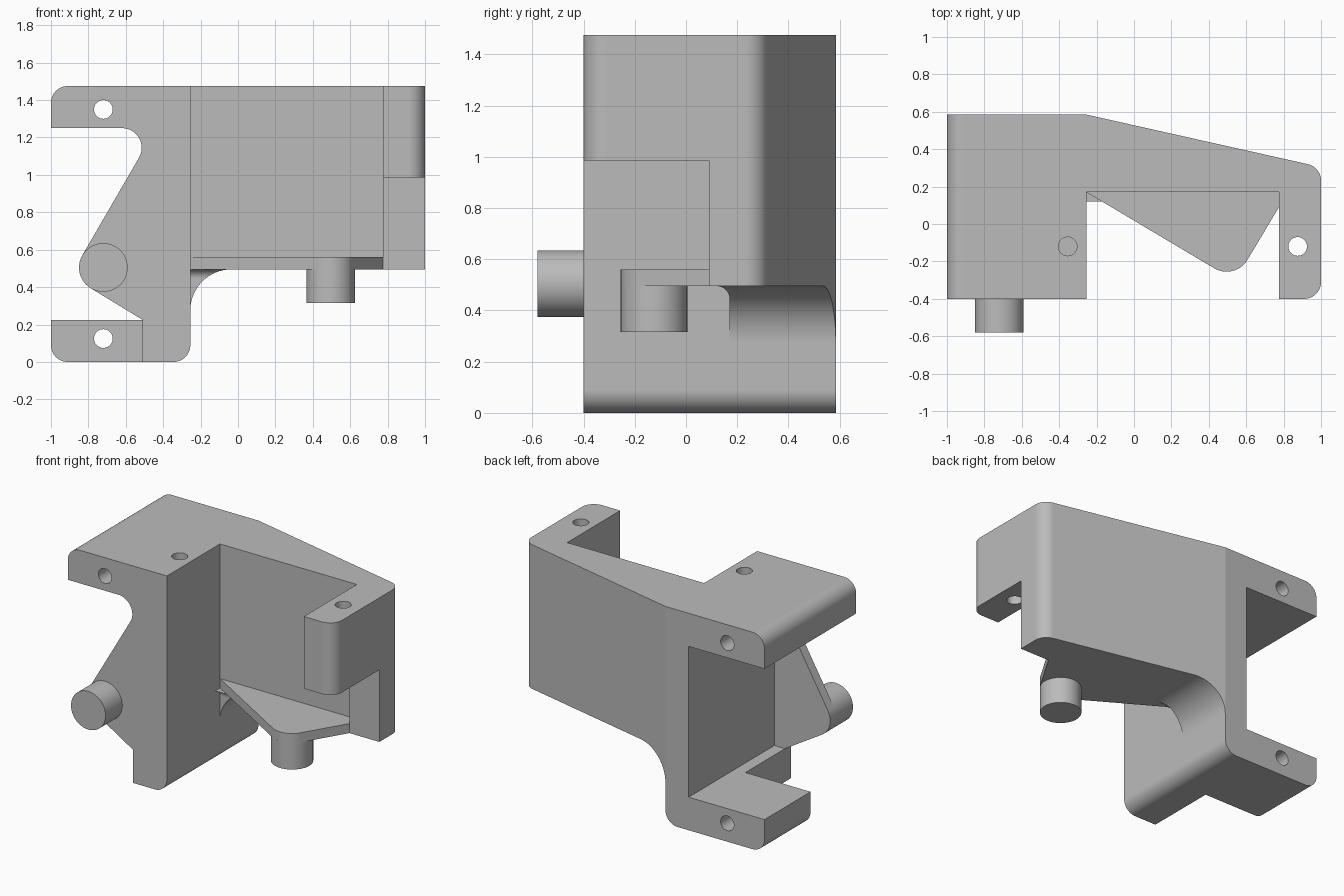
import bpy, bmesh
from math import sin, cos, radians

cube = bpy.data.objects.get("Cube")
if cube:
    bpy.data.objects.remove(cube, do_unlink=True)

grey = bpy.data.materials.new("plain_grey")
grey.use_nodes = True
COLOR = (0.5, 0.5, 0.5, 1)
grey.diffuse_color = COLOR
grey.node_tree.nodes["Principled BSDF"].inputs["Base Color"].default_value = COLOR

TOP = 1.475      # overall height
FRONT = -0.4     # front face of the bracket
BACK = 0.585     # back face
THICK = 0.065    # thickness of the peg plates
PEG = 0.13       # peg radius
ROUND = 0.09     # outer corner radius


def arc(cx, cy, r, start, end, steps=18):
    angles = [radians(start + (end - start) * i / steps) for i in range(steps + 1)]
    return [(cx + r * cos(a), cy + r * sin(a)) for a in angles]


def prism(name, outline, axis, low, high):
    """Extrude a closed 2D outline along one axis."""
    place = {"x": lambda u, v, w: (w, u, v),
             "y": lambda u, v, w: (u, w, v),
             "z": lambda u, v, w: (u, v, w)}[axis]
    bm = bmesh.new()
    rings = [[bm.verts.new(place(u, v, w)) for u, v in outline] for w in (low, high)]
    for ring in rings:
        bm.faces.new(ring)
    n = len(outline)
    for i in range(n):
        j = (i + 1) % n
        bm.faces.new((rings[0][i], rings[0][j], rings[1][j], rings[1][i]))
    bmesh.ops.recalc_face_normals(bm, faces=bm.faces)
    mesh = bpy.data.meshes.new(name)
    bm.to_mesh(mesh)
    bm.free()
    obj = bpy.data.objects.new(name, mesh)
    bpy.context.collection.objects.link(obj)
    mesh.materials.append(grey)
    return obj


def box(name, x, y, z):
    return prism(name, [(x[0], y[0]), (x[1], y[0]), (x[1], y[1]), (x[0], y[1])], "z", *z)


def rod(name, cx, cy, r, axis, low, high):
    return prism(name, arc(cx, cy, r, 0, 350, 35) if r < PEG else arc(cx, cy, r, 0, 354, 59),
                 axis, low, high)


def activate(obj):
    bpy.ops.object.select_all(action="DESELECT")
    obj.select_set(True)
    bpy.context.view_layer.objects.active = obj


def combine(target, tool, operation):
    mod = target.modifiers.new(operation, "BOOLEAN")
    mod.operation = operation
    mod.solver = "EXACT"
    mod.object = tool
    activate(target)
    bpy.ops.object.modifier_apply(modifier=mod.name)
    bpy.data.objects.remove(tool, do_unlink=True)


def finish(obj):
    activate(obj)
    bpy.ops.object.shade_smooth_by_angle(angle=radians(10))
    mod = obj.modifiers.new("even_shading", "WEIGHTED_NORMAL")
    mod.keep_sharp = True


# Body: front silhouette crossed with the plan outline
silhouette = (arc(-1 + ROUND, ROUND, ROUND, 180, 270)
              + arc(-0.255 - ROUND, ROUND, ROUND, 270, 360)
              + arc(-0.035, 0.275, 0.22, 180, 90)
              + [(1.1, 0.495), (1.1, TOP)]
              + arc(-1 + ROUND, TOP - ROUND, ROUND, 90, 180))
body = prism("bracket_body", silhouette, "y", -1, 1)
plan = ([(-1.1, FRONT)] + arc(1 - ROUND, FRONT + ROUND, ROUND, -90, 0)
        + arc(1 - ROUND, 0.232, ROUND, 0, 77.4)
        + [(-0.255, BACK), (-1.1, BACK)])
combine(body, prism("plan_cutter", plan, "z", -1, 2), "INTERSECT")

# Front recess, with a small cove left under the plate
recess = ([(-1, -1), (0.17, -1)] + arc(0.12, 0.445, 0.05, 0, 90)
          + [(0.17, 0.495), (0.17, 2), (-1, 2)])
cutters = [
    prism("front_recess", recess, "x", -0.255, 0.775),
    box("side_recess", (-2, -0.43), (-1, 1), (0.225, 1.25)),
    box("lower_arm_step", (-2, -0.51), (-1, 0.09), (-1, 0.24)),
    box("right_hook_step", (0.76, 2), (-1, 0.09), (0, 0.985)),
    rod("upper_arm_hole", -0.72, 1.35, 0.05, "y", -1, 1),
    rod("lower_arm_hole", -0.72, 0.125, 0.05, "y", -1, 1),
    rod("column_hole", -0.355, -0.12, 0.05, "z", 1.1, 2),
    rod("hook_hole", 0.875, -0.12, 0.05, "z", 0.9, 2),
]
for cutter in cutters:
    combine(body, cutter, "DIFFERENCE")

# Upright plate that carries the front peg
upright = ([(-0.51, 0.2), (-0.4, 0.2), (-0.4, 1.27), (-0.62, 1.27)]
           + arc(-0.62, 1.145, 0.105, 90, -30)
           + arc(-0.72, 0.505, PEG, 150, 240) + [(-0.51, 0.225)])
combine(body, prism("upright_plate", upright, "y", FRONT, FRONT + THICK), "UNION")

# Flat plate that carries the lower peg
shelf = ([(-0.255, 0.17)] + arc(0.495, -0.125, PEG, 240, 330)
         + [(0.775, 0.09), (0.775, 0.2), (-0.255, 0.2)])
combine(body, prism("shelf_plate", shelf, "z", 0.495, 0.495 + THICK), "UNION")

# Pegs
front_peg = rod("front_peg", -0.72, 0.505, PEG, "y", -0.58, FRONT)
lower_peg = rod("lower_peg", 0.495, -0.125, PEG, "z", 0.315, 0.495)

for part in (body, front_peg, lower_peg):
    finish(part)
